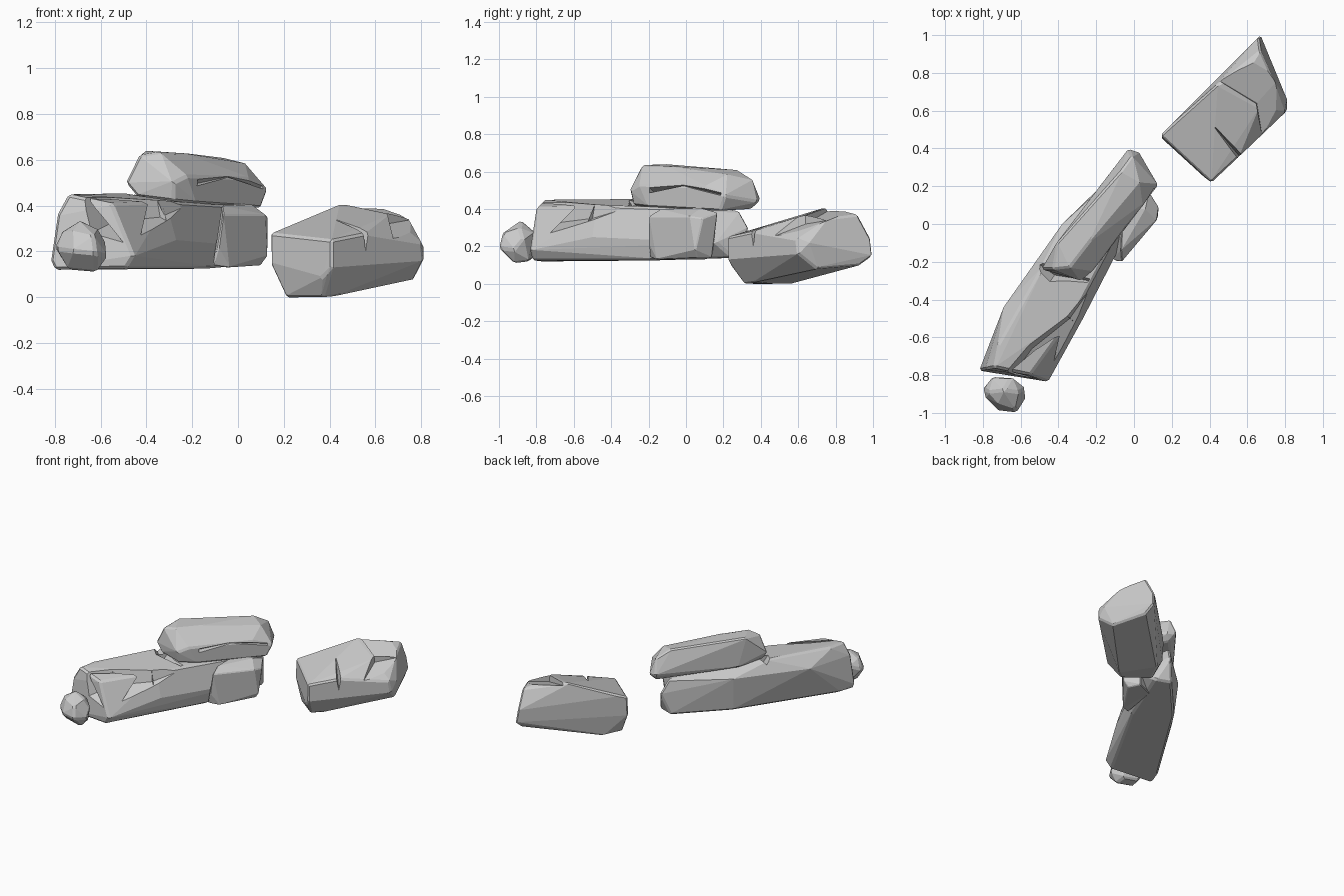
import bpy, bmesh
from math import radians
from mathutils import Vector


def hull(name, pts, chip=0.0):
    """Faceted convex stone from corner points, with chipped edges."""
    bm = bmesh.new()
    for p in pts:
        bm.verts.new(p)
    bmesh.ops.convex_hull(bm, input=bm.verts[:])
    loose = [v for v in bm.verts if not v.link_faces]
    bmesh.ops.delete(bm, geom=loose, context='VERTS')
    if chip:
        bmesh.ops.dissolve_limit(bm, angle_limit=radians(5), verts=bm.verts[:], edges=bm.edges[:])
        sharp = [e for e in bm.edges if len(e.link_faces) == 2 and e.calc_face_angle(0) > radians(40)]
        bmesh.ops.bevel(bm, geom=sharp, offset=chip, segments=1, affect='EDGES', clamp_overlap=True)
    bmesh.ops.recalc_face_normals(bm, faces=bm.faces[:])
    me = bpy.data.meshes.new(name)
    bm.to_mesh(me)
    bm.free()
    ob = bpy.data.objects.new(name, me)
    bpy.context.collection.objects.link(ob)
    return ob


def crack(rock, path, a, b):
    """Cut a V along the path; a and b are the two opening directions."""
    a, b = Vector(a), Vector(b)
    for p, q in zip(path, path[1:]):
        p, q = Vector(p), Vector(q)
        cutter = hull("cutter", [p, q, p + a, q + a, p + b, q + b])
        cutter.hide_render = True
        mod = rock.modifiers.new("cut", 'BOOLEAN')
        mod.operation, mod.solver, mod.object = 'DIFFERENCE', 'EXACT', cutter
        bpy.context.view_layer.objects.active = rock
        bpy.ops.object.modifier_apply(modifier=mod.name)
        bpy.data.objects.remove(cutter)


# Long lower rock
long_rock = hull("long_rock", [
    (-.80, -.78, .12), (-.49, -.82, .125), (-.76, -.66, .12), (-.36, -.02, .13),
    (-.08, .29, .14), (.03, .25, .14), (-.13, -.18, .125), (-.82, -.775, .16),
    (-.455, -.835, .18), (-.27, -.50, .25), (-.13, -.22, .25), (.07, .16, .22),
    (-.03, .34, .30), (-.79, -.77, .36), (-.74, -.76, .45), (-.72, -.64, .45),
    (-.69, -.44, .36), (-.50, -.25, .455), (-.38, .0, .37), (-.55, -.80, .41),
    (-.31, -.47, .42), (-.17, -.22, .40), (-.02, .08, .40), (-.06, .29, .39)], .012)
crack(long_rock, [(-.68, -.85, .26), (-.54, -.66, .33), (-.34, -.50, .35), (-.20, -.30, .41)],
      (.10, -.08, -.06), (-.03, .03, .18))
crack(long_rock, [(-.52, -.20, .43), (-.42, -.27, .385), (-.24, -.30, .40)],
      (-.05, -.07, .12), (.05, .07, .12))

# Block split off at the far end of the long rock
hull("end_block", [
    (-.11, -.19, .14), (-.04, -.16, .13), (.10, .06, .14), (.06, .14, .14),
    (-.05, .10, .13), (-.085, -.20, .22), (-.065, -.20, .36), (.13, .05, .18),
    (.13, .09, .35), (.12, .02, .36), (.08, .17, .38), (-.07, -.14, .40),
    (.06, .08, .405), (-.06, .08, .41)], .012)

# Slab resting on top
top_slab = hull("top_slab", [
    (-.44, -.25, .44), (-.28, -.28, .42), (-.18, -.20, .41), (.10, .18, .39),
    (-.01, .35, .40), (-.38, -.06, .43), (-.03, .40, .45), (.03, .38, .44),
    (-.49, -.24, .50), (-.43, -.24, .62), (-.34, -.23, .635), (-.41, -.10, .64),
    (-.28, -.30, .50), (-.22, -.25, .53), (-.24, -.10, .63), (-.07, .28, .61),
    (.03, .22, .585), (-.01, .36, .56), (.05, .10, .52), (.13, .21, .47)], .01)
crack(top_slab, [(-.21, -.17, .49), (-.05, -.01, .525), (.09, .20, .475)],
      (.14, -.11, -.015), (.12, -.09, .09))

# Separate rock on the right
right_rock = hull("right_rock", [
    (.21, .43, .0), (.37, .31, .0), (.42, .35, .005), (.27, .56, .0),
    (.77, .70, .08), (.68, .93, .10), (.14, .46, .15), (.37, .25, .09),
    (.41, .22, .13), (.81, .60, .16), (.81, .66, .22), (.67, 1.0, .15),
    (.66, .99, .24), (.14, .47, .28), (.41, .22, .25), (.56, .36, .28),
    (.80, .59, .24), (.19, .52, .29), (.43, .73, .405), (.60, .80, .40),
    (.66, .61, .36), (.67, .92, .37), (.74, .76, .35)], .01)
crack(right_rock, [(.45, .76, .39), (.65, .64, .32), (.68, .46, .25)],
      (.20, .22, .03), (-.01, -.01, .18))
crack(right_rock, [(.43, .51, .325), (.60, .31, .16)], (-.03, -.02, .2), (.03, .02, .2))
crack(right_rock, [(.45, .77, .375), (.70, .98, .33)], (-.03, .02, .1), (.015, -.015, .1))

# Small pebble at the front end
hull("pebble", [
    (-.74, -.90, .12), (-.62, -.92, .11), (-.62, -.84, .12), (-.73, -.82, .13),
    (-.80, -.87, .22), (-.79, -.92, .21), (-.72, -.99, .20), (-.62, -1.0, .19),
    (-.57, -.92, .18), (-.575, -.87, .24), (-.63, -.98, .27), (-.65, -.81, .28),
    (-.75, -.81, .25), (-.77, -.89, .29), (-.69, -.88, .34), (-.72, -.95, .29),
    (-.61, -.89, .30)], .012)
